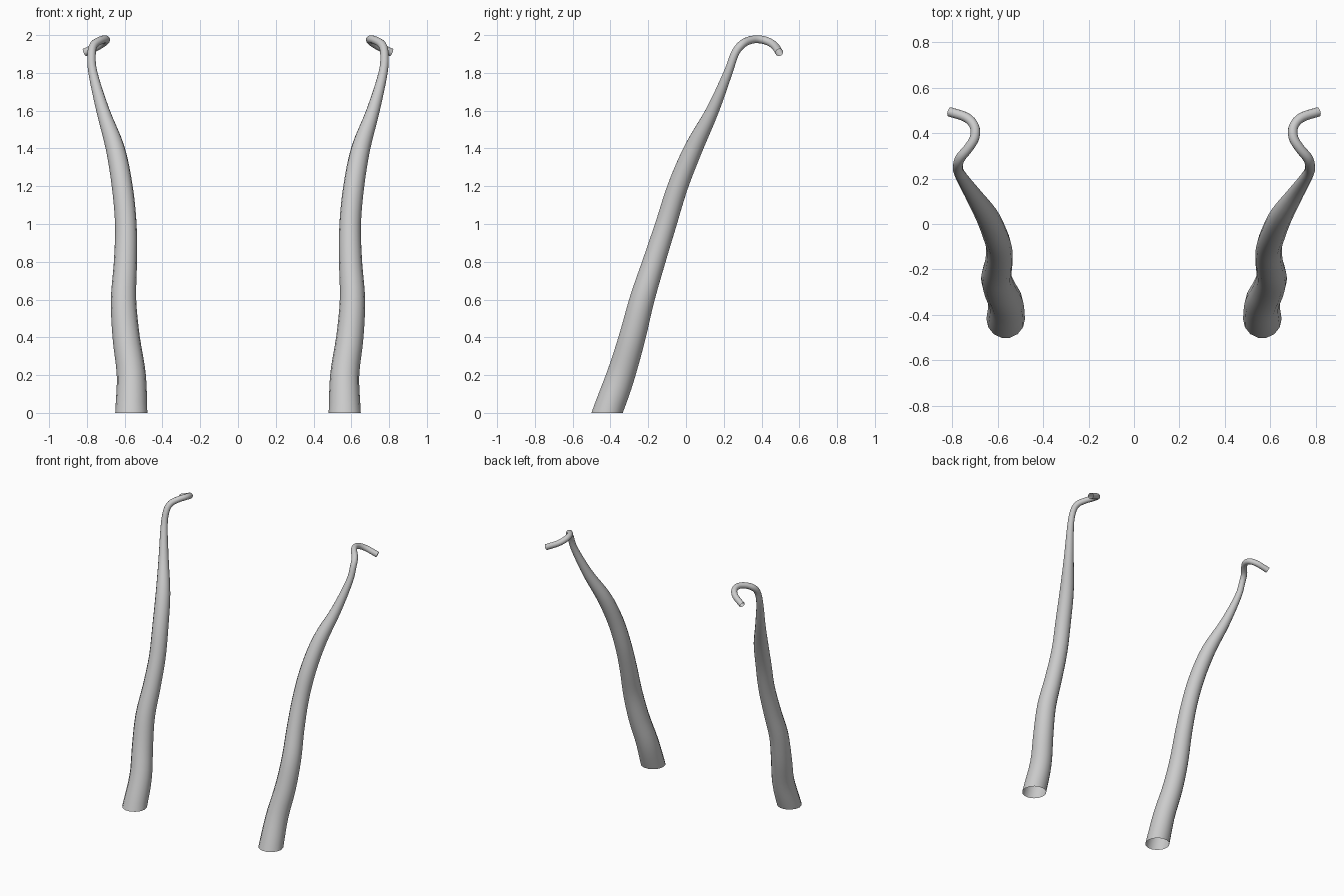
import bpy, bmesh, math
from mathutils import Vector

if "Cube" in bpy.data.objects:
    bpy.data.objects.remove(bpy.data.objects["Cube"])

SIDES, STEPS = 14, 4

# Centre line of one horn: x, y, z, radius
PATH = [
    (.565, -.418, 0, .085), (.565, -.345, .2, .077), (.592, -.285, .4, .072),
    (.606, -.233, .6, .067), (.596, -.17, .8, .061), (.594, -.106, 1.0, .057),
    (.613, -.043, 1.2, .055), (.65, .04, 1.4, .05), (.715, .14, 1.6, .035),
    (.768, .222, 1.8, .024), (.775, .258, 1.9, .022), (.764, .292, 1.947, .022),
    (.73, .333, 1.971, .021), (.702, .38, 1.978, .021), (.703, .43, 1.968, .021),
    (.738, .469, 1.944, .021), (.812, .494, 1.908, .021),
]


def smooth_path(points):
    """Catmull-Rom samples through the points."""
    p = [Vector(q) for q in points]
    p = [2 * p[0] - p[1]] + p + [2 * p[-1] - p[-2]]
    out = []
    for i in range(1, len(p) - 2):
        a, b, c, d = p[i - 1:i + 3]
        for s in range(STEPS):
            t = s / STEPS
            out.append(0.5 * (2 * b + (c - a) * t + (2 * a - 5 * b + 4 * c - d) * t ** 2
                              + (3 * b - a - 3 * c + d) * t ** 3))
    out.append(p[-2])
    return out


# Sweep a round section along the path, open at both ends
samples = smooth_path(PATH)
bm = bmesh.new()
rings = []
side, prev = Vector((1, 0, 0)), Vector((0, 0, 1))
for i, s in enumerate(samples):
    centre, radius = s.xyz, s.w
    tangent = (samples[min(i + 1, len(samples) - 1)].xyz
               - samples[max(i - 1, 0)].xyz).normalized()
    # the foot is cut level with the ground
    tangent = Vector((0, 0, 1)).lerp(tangent, min(1, centre.z / 0.2)).normalized()
    side = prev.rotation_difference(tangent) @ side
    prev = tangent
    other = tangent.cross(side)
    rings.append([bm.verts.new(centre + radius * (side * math.cos(a) + other * math.sin(a)))
                  for a in (2 * math.pi * k / SIDES for k in range(SIDES))])
for lo, hi in zip(rings, rings[1:]):
    for k in range(SIDES):
        n = (k + 1) % SIDES
        bm.faces.new((lo[k], lo[n], hi[n], hi[k])).smooth = True

mesh = bpy.data.meshes.new("curled_horns")
bm.to_mesh(mesh)
bm.free()
horns = bpy.data.objects.new("curled_horns", mesh)
bpy.context.collection.objects.link(horns)

grey = bpy.data.materials.new("plain grey")
grey.diffuse_color = (0.6, 0.6, 0.6, 1)
grey.use_nodes = True
grey.node_tree.nodes["Principled BSDF"].inputs["Base Color"].default_value = grey.diffuse_color
mesh.materials.append(grey)

# The second horn is the mirror image across x = 0
mirror = horns.modifiers.new("mirror", 'MIRROR')
mirror.use_axis = (True, False, False)
mirror.use_mirror_merge = False
